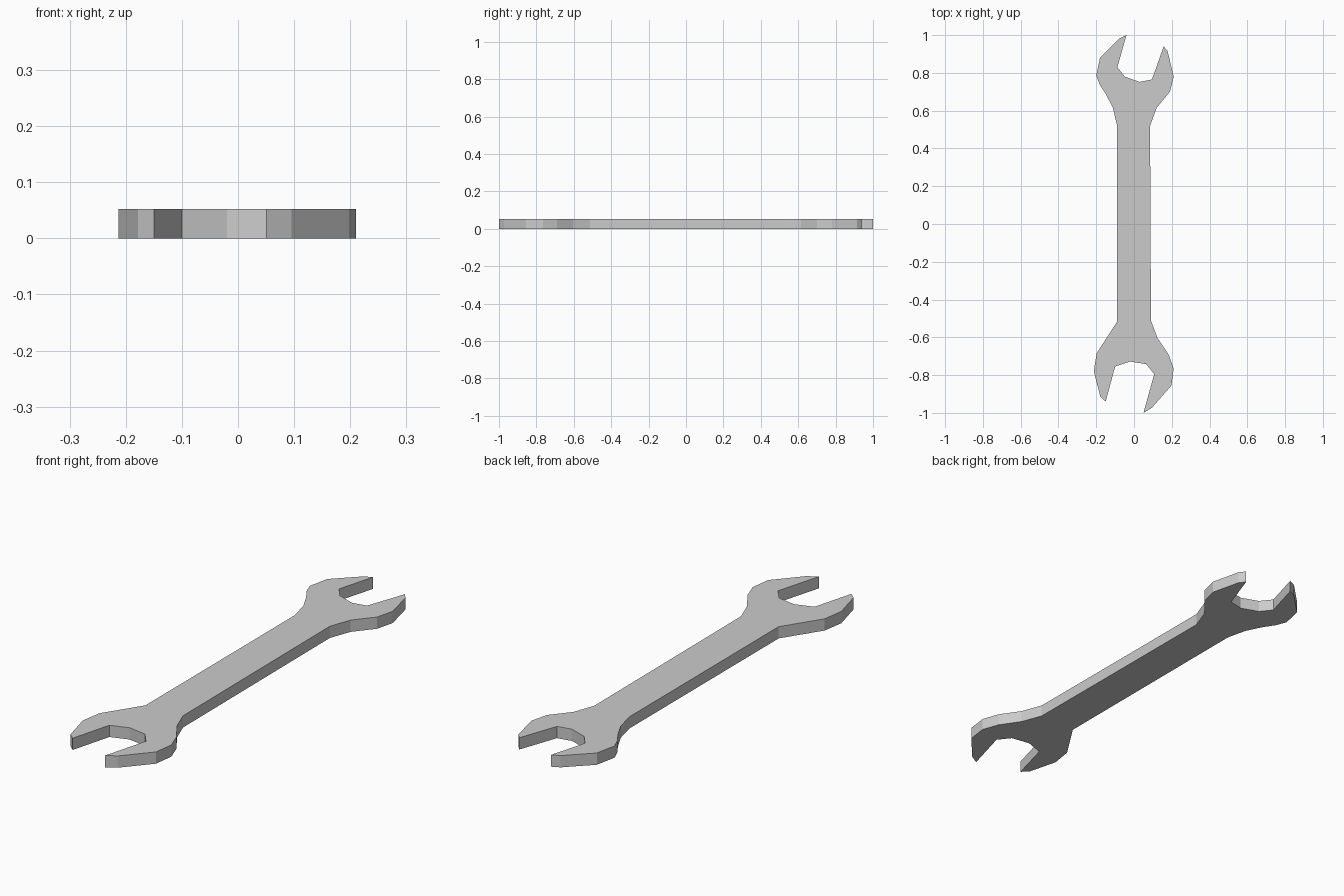
import bpy, bmesh

if "Cube" in bpy.data.objects:
    bpy.data.objects.remove(bpy.data.objects["Cube"])

THICKNESS = 0.052

# Upper jaw, traced from the right of the handle round to the left
upper_jaw = [(0.085, 0.52), (0.12, 0.615), (0.19, 0.70), (0.21, 0.78),
             (0.178, 0.915), (0.157, 0.94), (0.095, 0.765), (0.03, 0.752),
             (-0.048, 0.78), (-0.088, 0.83), (-0.04, 1.0), (-0.076, 0.983),
             (-0.18, 0.88), (-0.20, 0.785), (-0.18, 0.735), (-0.15, 0.69),
             (-0.112, 0.615), (-0.09, 0.523)]

# Lower jaw, traced from the left of the handle round to the right
lower_jaw = [(-0.09, -0.518), (-0.198, -0.685), (-0.213, -0.78), (-0.178, -0.915),
             (-0.15, -0.94), (-0.10, -0.755), (-0.02, -0.728), (0.065, -0.742),
             (0.107, -0.795), (0.05, -1.0), (0.095, -0.973), (0.198, -0.855),
             (0.21, -0.765), (0.183, -0.69), (0.125, -0.605), (0.09, -0.512)]


def extrude_outline(name, outline, height):
    bm = bmesh.new()
    base = bm.faces.new([bm.verts.new((x, y, 0)) for x, y in outline])
    result = bmesh.ops.extrude_face_region(bm, geom=[base], use_keep_orig=True)
    top = [g for g in result["geom"] if isinstance(g, bmesh.types.BMVert)]
    bmesh.ops.translate(bm, verts=top, vec=(0, 0, height))
    bmesh.ops.recalc_face_normals(bm, faces=bm.faces[:])
    # Split the concave caps cleanly
    caps = [f for f in bm.faces if len(f.verts) > 4]
    bmesh.ops.triangulate(bm, faces=caps)
    mesh = bpy.data.meshes.new(name)
    bm.to_mesh(mesh)
    bm.free()
    obj = bpy.data.objects.new(name, mesh)
    bpy.context.collection.objects.link(obj)
    return obj


# Double open-ended wrench: both jaws joined by the straight handle
extrude_outline("open_end_wrench", upper_jaw + lower_jaw, THICKNESS)
